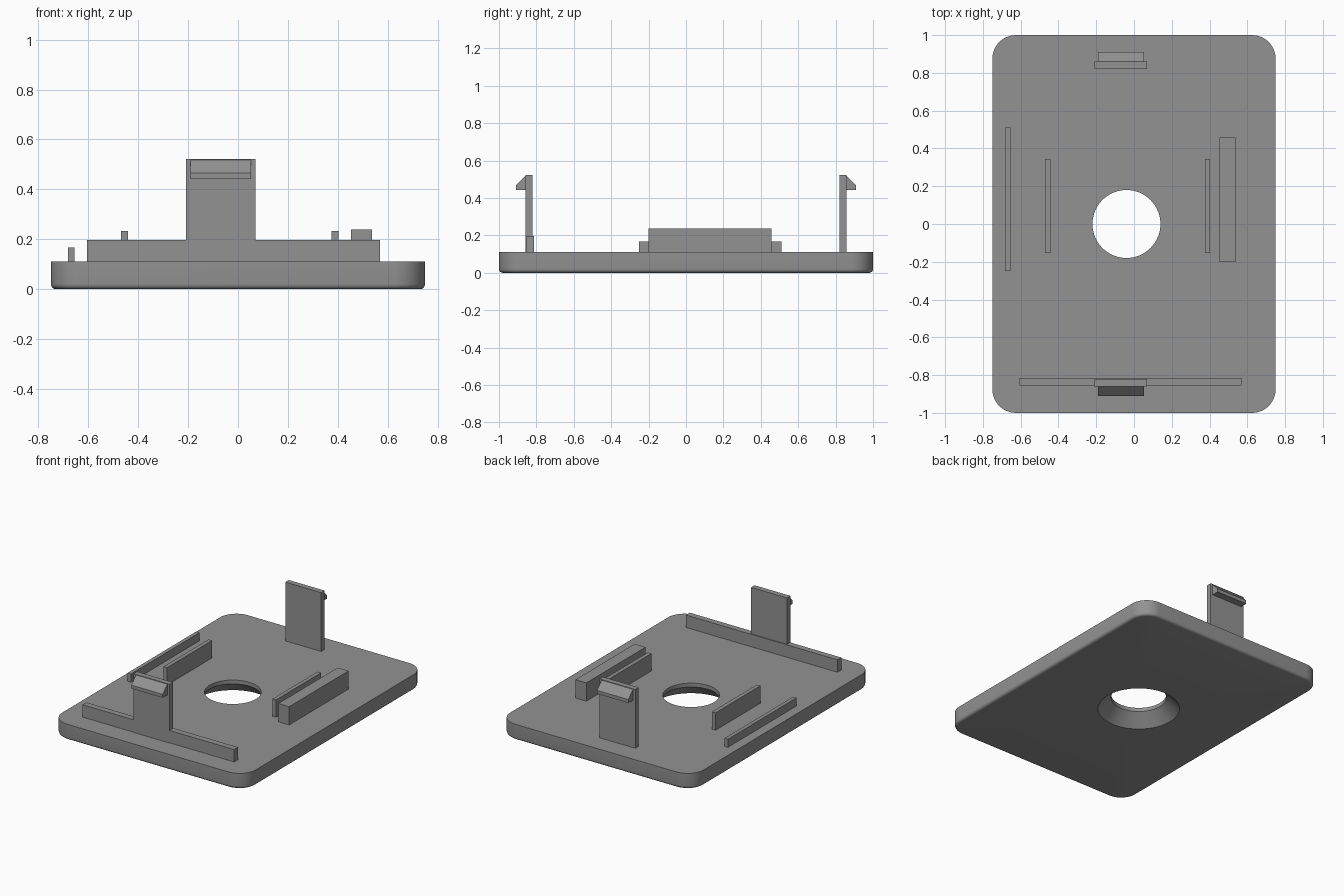
import bpy, bmesh, math

if "Cube" in bpy.data.objects:
    bpy.data.objects.remove(bpy.data.objects["Cube"])

grey = bpy.data.materials.new("mid_grey")
grey.diffuse_color = (0.29, 0.29, 0.29, 1)
grey.use_nodes = True
grey.node_tree.nodes["Principled BSDF"].inputs["Base Color"].default_value = grey.diffuse_color
T = 0.11          # plate thickness
BASE = T - 0.01   # raised parts sink slightly into the plate


def finish(name, bm, smooth=False):
    bmesh.ops.recalc_face_normals(bm, faces=bm.faces)
    me = bpy.data.meshes.new(name)
    bm.to_mesh(me)
    bm.free()
    me.materials.append(grey)
    ob = bpy.data.objects.new(name, me)
    bpy.context.collection.objects.link(ob)
    if smooth:
        bpy.ops.object.select_all(action='DESELECT')
        ob.select_set(True)
        bpy.context.view_layer.objects.active = ob
        bpy.ops.object.shade_smooth_by_angle(angle=math.radians(30))
    return ob


def block(name, x0, x1, y0, y1, z1):
    bm = bmesh.new()
    bmesh.ops.create_cube(bm, size=1)
    for v in bm.verts:
        v.co = (x1 if v.co.x > 0 else x0, y1 if v.co.y > 0 else y0,
                z1 if v.co.z > 0 else BASE)
    return finish(name, bm)


def extrude_x(name, profile, x0, x1):
    """Prism from a (y, z) profile between two x positions."""
    bm = bmesh.new()
    face = bm.faces.new([bm.verts.new((x0, y, z)) for y, z in profile])
    ext = bmesh.ops.extrude_face_region(bm, geom=[face])
    for g in ext["geom"]:
        if isinstance(g, bmesh.types.BMVert):
            g.co.x = x1
    return finish(name, bm)


def rounded_rect(inset, r=0.125, steps=12):
    pts = []
    for k, (sx, sy) in enumerate([(1, 1), (-1, 1), (-1, -1), (1, -1)]):
        for i in range(steps + 1):
            a = math.pi / 2 * (k + i / steps)
            pts.append((sx * (0.75 - r) + (r - inset) * math.cos(a),
                        sy * (1 - r) + (r - inset) * math.sin(a)))
    return pts


def circle(r, n=64):
    return [(-0.04 + r * math.cos(2 * math.pi * i / n),
             r * math.sin(2 * math.pi * i / n)) for i in range(n)]


def skin(bm, rings):
    """Join a stack of (points, z) rings with quads; return end edge loops."""
    loops = [[bm.verts.new((x, y, z)) for x, y in pts] for pts, z in rings]
    n = len(loops[0])
    for a, b in zip(loops, loops[1:]):
        for i in range(n):
            j = (i + 1) % n
            bm.faces.new((a[i], a[j], b[j], b[i]))
    return [[bm.edges.get((lp[i], lp[(i + 1) % n])) for i in range(n)]
            for lp in (loops[0], loops[-1])]


# Base plate: rounded corners, filleted bottom edge, countersunk hole
bm = bmesh.new()
F = 0.02
outer = [(rounded_rect(F * (1 - math.sin(a))), F * (1 - math.cos(a)))
         for a in (math.pi / 2 * i / 5 for i in range(6))]
out_bottom, out_top = skin(bm, outer + [(rounded_rect(0), T)])
in_bottom, in_top = skin(bm, [(circle(0.265), 0), (circle(0.18), 0.083),
                              (circle(0.18), T)])
for edges in (out_bottom + in_bottom, out_top + in_top):
    bmesh.ops.triangle_fill(bm, edges=edges, use_beauty=True)
finish("base_plate", bm, smooth=True)

# Raised rails and stops
block("front_bar", -0.605, 0.57, -0.856, -0.814, 0.197)
block("left_outer_rail", -0.682, -0.655, -0.25, 0.51, 0.167)
block("left_inner_rail", -0.47, -0.442, -0.153, 0.345, 0.232)
block("right_inner_rail", 0.375, 0.403, -0.153, 0.345, 0.232)
block("right_block", 0.453, 0.537, -0.2, 0.457, 0.238)

# Snap clips at both ends, each with an outward hook
for side, s in (("front", -1), ("back", 1)):
    y0, y1 = sorted((s * 0.821, s * 0.859))
    block(side + "_clip", -0.208, 0.07, y0, y1, 0.522)
    hook = [(s * 0.855, 0.442), (s * 0.91, 0.442), (s * 0.91, 0.466),
            (s * 0.859, 0.518), (s * 0.855, 0.518)]
    extrude_x(side + "_hook", hook, -0.19, 0.053)
